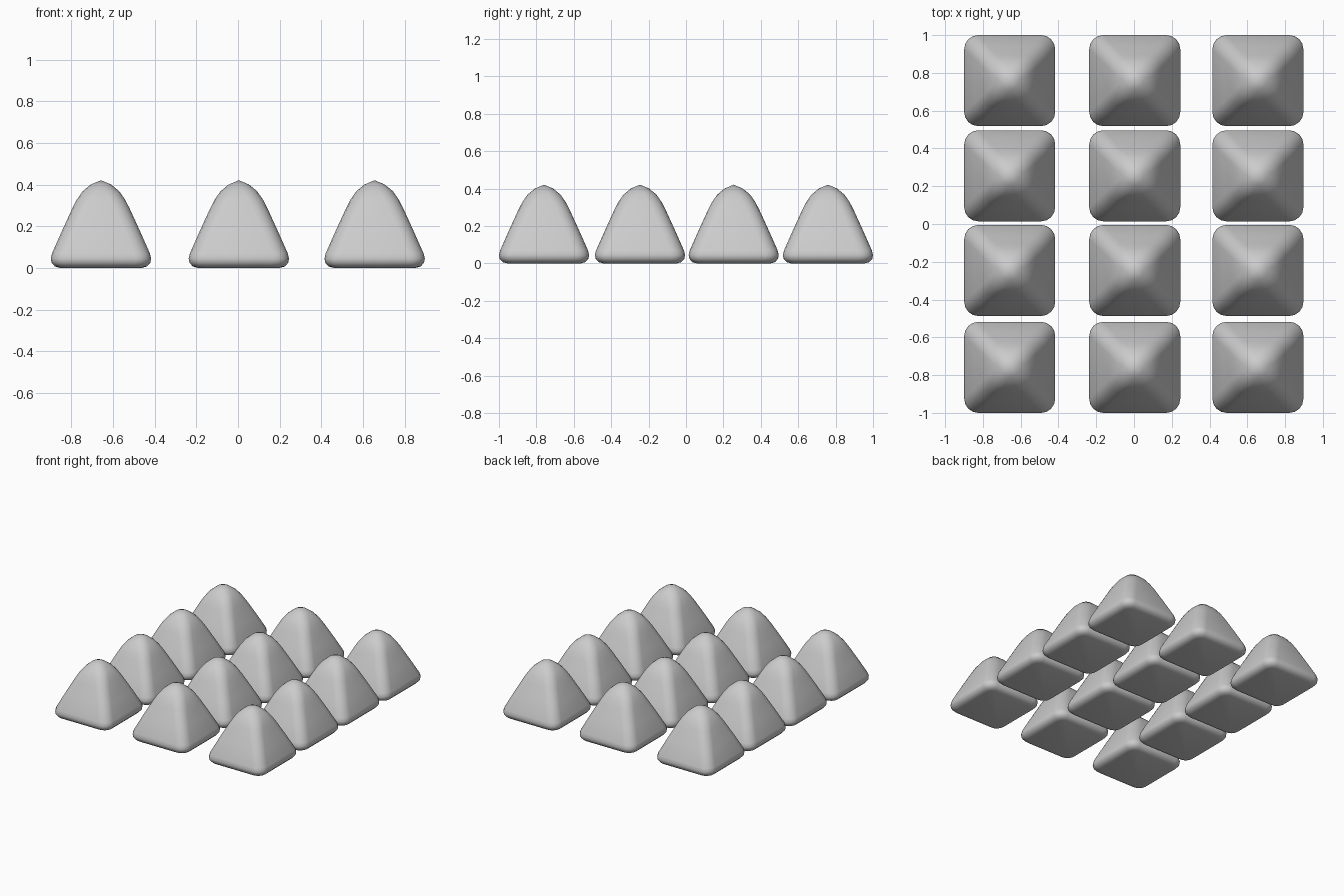
import bpy, bmesh, math

if "Cube" in bpy.data.objects:
    bpy.data.objects.remove(bpy.data.objects["Cube"])

# Pyramid profile: half width, height, corner radius
RINGS = [(0.195, 0.0, 0.045), (0.221, 0.007, 0.06), (0.237, 0.025, 0.07),
         (0.241, 0.045, 0.075), (0.235, 0.07, 0.075), (0.187, 0.178, 0.072),
         (0.138, 0.285, 0.07), (0.116, 0.328, 0.07), (0.088, 0.368, 0.065),
         (0.048, 0.401, 0.044)]
APEX = 0.421
SEG = 4


def rounded_square(half, r):
    pts = []
    for k in range(4):
        a0 = k * math.pi / 2
        cx = (half - r) * (1 if k in (0, 3) else -1)
        cy = (half - r) * (1 if k in (0, 1) else -1)
        for i in range(SEG + 1):
            a = a0 + i / SEG * math.pi / 2
            pts.append((cx + r * math.cos(a), cy + r * math.sin(a)))
    return pts


def pyramid_mesh():
    bm = bmesh.new()
    loops = [[bm.verts.new((x, y, z)) for x, y in rounded_square(h, r)]
             for h, z, r in RINGS]
    n = len(loops[0])
    bm.faces.new(loops[0][::-1])
    for a, b in zip(loops, loops[1:]):
        for i in range(n):
            j = (i + 1) % n
            bm.faces.new((a[i], a[j], b[j], b[i]))
    tip = bm.verts.new((0, 0, APEX))
    for i in range(n):
        bm.faces.new((loops[-1][i], loops[-1][(i + 1) % n], tip))
    for f in bm.faces:
        f.smooth = True
    me = bpy.data.meshes.new("rounded_pyramid")
    bm.to_mesh(me)
    bm.free()
    return me


# Grid of rounded pyramids, three columns by four rows
mesh = pyramid_mesh()
for c, x in enumerate((-0.658, 0.004, 0.656)):
    for r, y in enumerate((-0.759, -0.246, 0.255, 0.759)):
        ob = bpy.data.objects.new(f"pyramid_{c + 1}_{r + 1}", mesh)
        ob.location = (x, y, 0)
        bpy.context.collection.objects.link(ob)
